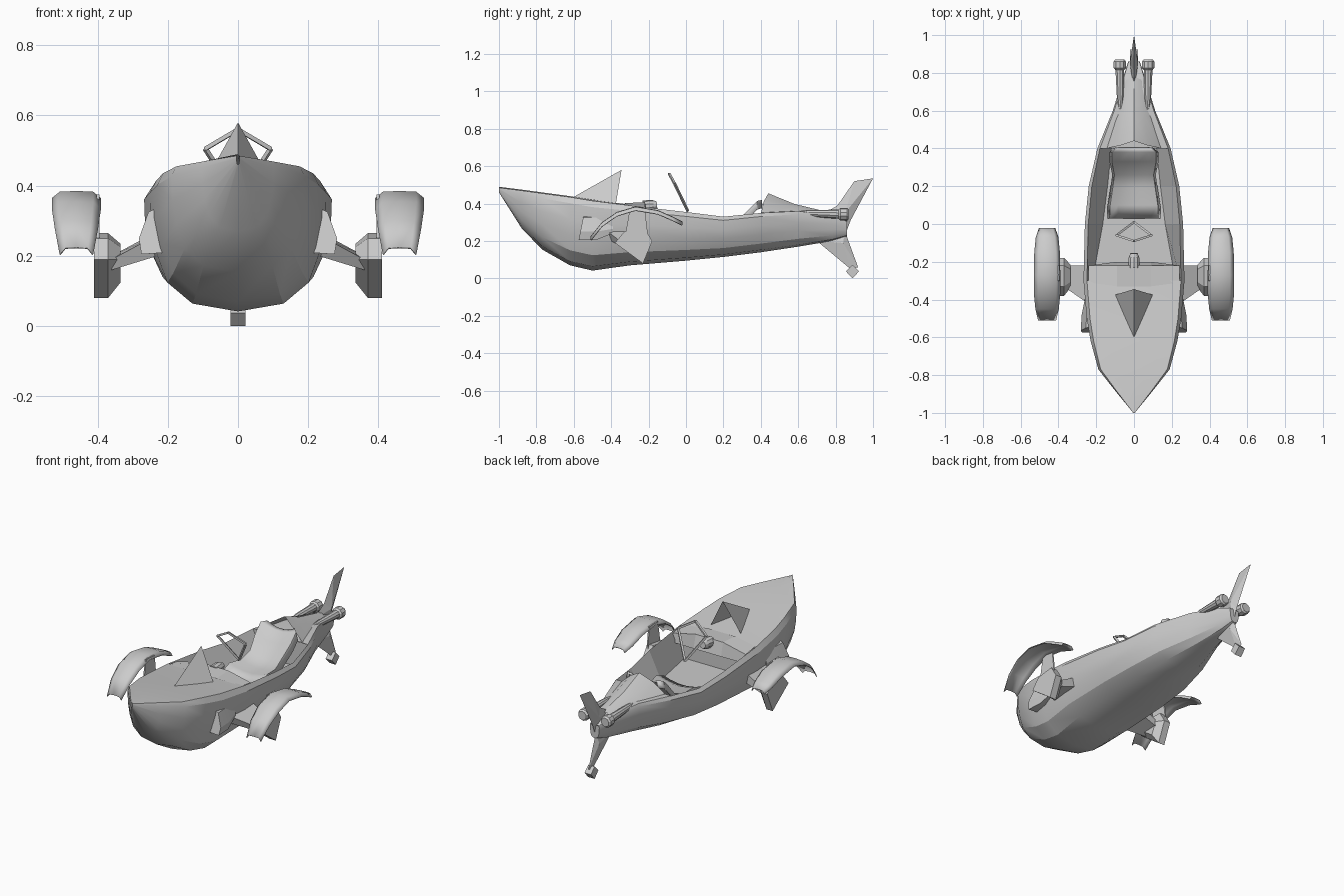
import bpy
import bmesh
import math
from mathutils import Vector

cube = bpy.data.objects.get("Cube")
if cube:
    bpy.data.objects.remove(cube, do_unlink=True)

grey = bpy.data.materials.new("plain grey")
grey.use_nodes = True
tone = (0.6, 0.6, 0.6, 1)
grey.diffuse_color = tone
grey.node_tree.nodes["Principled BSDF"].inputs["Base Color"].default_value = tone


def build(name, verts, faces, angle=25, mirror=False, thick=0):
    """Make an object from points and faces, optionally mirrored or thickened."""
    mesh = bpy.data.meshes.new(name)
    bm = bmesh.new()
    vs = [bm.verts.new(v) for v in verts]
    for f in faces:
        bm.faces.new([vs[i] for i in f])
    bmesh.ops.remove_doubles(bm, verts=bm.verts, dist=0.0005)
    bmesh.ops.recalc_face_normals(bm, faces=bm.faces)
    bm.to_mesh(mesh)
    bm.free()
    ob = bpy.data.objects.new(name, mesh)
    bpy.context.collection.objects.link(ob)
    mesh.materials.append(grey)
    bpy.ops.object.select_all(action="DESELECT")
    ob.select_set(True)
    bpy.context.view_layer.objects.active = ob
    if angle:
        bpy.ops.object.shade_smooth_by_angle(angle=math.radians(angle))
    if thick:
        ob.modifiers.new("thickness", "SOLIDIFY").thickness = thick
    if mirror:
        ob.modifiers.new("mirror", "MIRROR").use_mirror_merge = False
    return ob


def loft(name, rings, closed=False, caps="", **kw):
    """Skin a row of equal point rings; caps may hold 'a' (first) and 'b' (last)."""
    n = len(rings[0])
    verts = [p for r in rings for p in r]
    faces = []
    for i in range(len(rings) - 1):
        for j in range(n if closed else n - 1):
            k = (j + 1) % n
            faces.append((i * n + j, i * n + k, (i + 1) * n + k, (i + 1) * n + j))
    if "a" in caps:
        faces.append(range(n))
    if "b" in caps:
        faces.append(range(len(verts) - n, len(verts)))
    return build(name, verts, faces, **kw)


def tube(name, stops, sides=10, **kw):
    """Round bar through (point, radius) stops along one straight axis."""
    axis = Vector(stops[-1][0]) - Vector(stops[0][0])
    turn = axis.to_track_quat("Z", "Y")
    angles = [2 * math.pi * (k + 0.5) / sides for k in range(sides)]
    rings = [[Vector(p) + turn @ Vector((r * math.cos(a), r * math.sin(a), 0))
              for a in angles] for p, r in stops]
    return loft(name, rings, closed=True, caps="ab", **kw)


def plate(name, outline, x0, x1, **kw):
    """Extrude a (y, z) outline across x."""
    return loft(name, [[(x, y, z) for y, z in outline] for x in (x0, x1)],
                closed=True, caps="ab", angle=0, **kw)


def sym(half):
    """Complete a half section that ends on the centre line."""
    return half + [(-x, y, z) for x, y, z in reversed(half[:-1])]


# Hull stations: y, half width, rail height, keel height
stations = [(-1, .004, .485, .46), (-.88, .10, .47, .27), (-.77, .185, .455, .155),
            (-.62, .225, .435, .07), (-.5, .245, .415, .042), (-.3, .262, .39, .07),
            (0, .255, .355, .095), (.2, .235, .33, .115), (.4, .19, .35, .14),
            (.6, .11, .36, .17), (.78, .055, .335, .2), (.86, .03, .305, .225)]
section = [(.95, 1), (1.02, .91), (1.01, .68), (.95, .45), (.82, .22), (.53, .06), (0, 0)]
loft("hull", [sym([(w * u, y, b + (t - b) * v) for u, v in section])
              for y, w, t, b in stations], caps="b")

# Decks and open cockpit
def deck(name, rows):
    loft(name, [sym([(w * .95, y, t), (0, y, t + .005)]) for y, w, t, b in rows])

deck("front_deck", stations[:6])
deck("rear_deck", stations[8:])
floor_widths = (.22, .165, .14, .12)
loft("cockpit_tub", [[(w * .95, y, t), (f, y, .2), (-f, y, .2), (-w * .95, y, t)]
                     for (y, w, t, b), f in zip(stations[5:9], floor_widths)],
     caps="ab", angle=0)

# Dashboard and its small dial
edge = [(-.31, .39), (-.22, .375), (-.22, .32)]
middle = [(-.33, .402), (-.22, .408), (-.2, .33)]
loft("dashboard", [[(x, y, z) for y, z in prof] for x, prof in
                   ((-.24, edge), (-.09, middle), (.09, middle), (.24, edge))], angle=0)
tube("dial", [((0, -.23, .385), .032), ((0, -.18, .39), .03), ((0, -.155, .392), .02)])

# Reclined seat with raised side bolsters
seat_line = [(.03, .225, .14), (.1, .25, .14), (.19, .24, .125), (.26, .27, .115),
             (.33, .34, .13), (.38, .39, .13), (.405, .395, .10)]
loft("seat", [[(w * u, y, z + .03 * abs(u) ** 2 - (.05 if abs(u) == 1 else 0))
               for u in (-1, -.9, -.6, -.2, .2, .6, .9, 1)]
              for y, z, w in seat_line], angle=60, thick=.01)

# Fairing behind the seat
loft("headrest_fairing", [sym([(.15, .40, .345), (.075, .415, .41), (0, .44, .455)]),
                          sym([(.10, .56, .352), (.055, .57, .385), (0, .58, .398)]),
                          sym([(.05, .76, .335), (.025, .77, .345), (0, .78, .35)])])

# Open-backed pyramid on the front deck
build("deck_pyramid", [(0, -.6, .436), (.1, -.375, .40), (0, -.345, .58), (-.1, -.375, .40)],
      [(0, 1, 2), (0, 2, 3)], angle=0)

# Kite-shaped windscreen frame
kite = [(0, -.09, .56), (.093, -.06, .505), (0, .01, .36), (-.093, -.06, .505)]
for i, p in enumerate(kite):
    tube("windscreen_bar", [(p, .008), (kite[(i + 1) % 4], .008)], sides=4, angle=0)

# Curved fenders
fender_line = [(-.51, .225, .048), (-.45, .30, .062), (-.37, .355, .07), (-.27, .385, .07),
               (-.15, .365, .068), (-.07, .33, .06), (-.02, .305, .043)]
loft("fender", [[(.46 + w * u, y, z - d) for u, d in
                 ((-1, .02), (-.68, .002), (0, 0), (.68, .002), (1, .02))]
                for y, z, w in fender_line], angle=50, mirror=True, thick=.005)

# Hubs, fender brackets and arms
hub = [(-.38, .19), (-.23, .08), (-.18, .2), (-.22, .265), (-.33, .25)]
plate("hub", hub, .37, .41, mirror=True)
hub_centre = Vector((-.27, .19))
small_hub = [hub_centre + (Vector(p) - hub_centre) * .6 for p in hub]
loft("hub_cone", [[(.37, y, z) for y, z in hub], [(.335, y, z) for y, z in small_hub]],
     closed=True, caps="b", angle=0, mirror=True)
plate("fender_bracket", [(-.33, .2), (-.2, .2), (-.22, .37), (-.3, .375)],
      .395, .403, mirror=True)
loft("arm", [[(.23, -.43, .26), (.23, -.22, .27), (.23, -.22, .21), (.23, -.40, .2)],
             [(.36, -.34, .19), (.36, -.22, .20), (.36, -.22, .165), (.36, -.33, .16)]],
     closed=True, caps="ab", angle=0, mirror=True)

# Side intakes
mouth = [(.20, .21), (.275, .205), (.282, .25), (.255, .325), (.235, .335), (.20, .28)]
loft("side_intake", [[(x, -.575 + (z - .2) * .2, z) for x, z in mouth],
                     [(x - .005, -.48, z) for x, z in mouth],
                     [(.235 + (x - .235) * .5, -.39, .28 + (z - .28) * .5) for x, z in mouth]],
     closed=True, caps="ab", mirror=True)

# Twin exhausts with collars
tube("exhaust_pipe", [((.07, .58, .352), .008), ((.073, .66, .348), .018),
                      ((.075, .83, .343), .025)], mirror=True)
tube("exhaust_nozzle", [((.075, .815, .343), .024), ((.075, .825, .343), .034),
                        ((.075, .86, .343), .034), ((.075, .87, .343), .026)], mirror=True)

# Tail fins: thick in the middle, thin at the rim
def fin(name, outline, core, half):
    n = len(outline)
    verts = [(0, y, z) for y, z in outline] + [(half, *core), (-half, *core)]
    build(name, verts, [(i, (i + 1) % n, n + s) for i in range(n) for s in (0, 1)], angle=0)

fin("upper_tail_fin", [(.71, .33), (.81, .39), (.9, .52), (1, .535), (.88, .31), (.85, .23)],
    (.85, .35), .022)
fin("lower_tail_fin", [(.70, .2), (.85, .25), (.865, .21), (.92, .06), (.88, .05)],
    (.84, .19), .018)

# Tail skid block
plate("tail_skid", [(.89, 0), (.925, .038), (.89, .073), (.855, .038)], -.021, .021)
